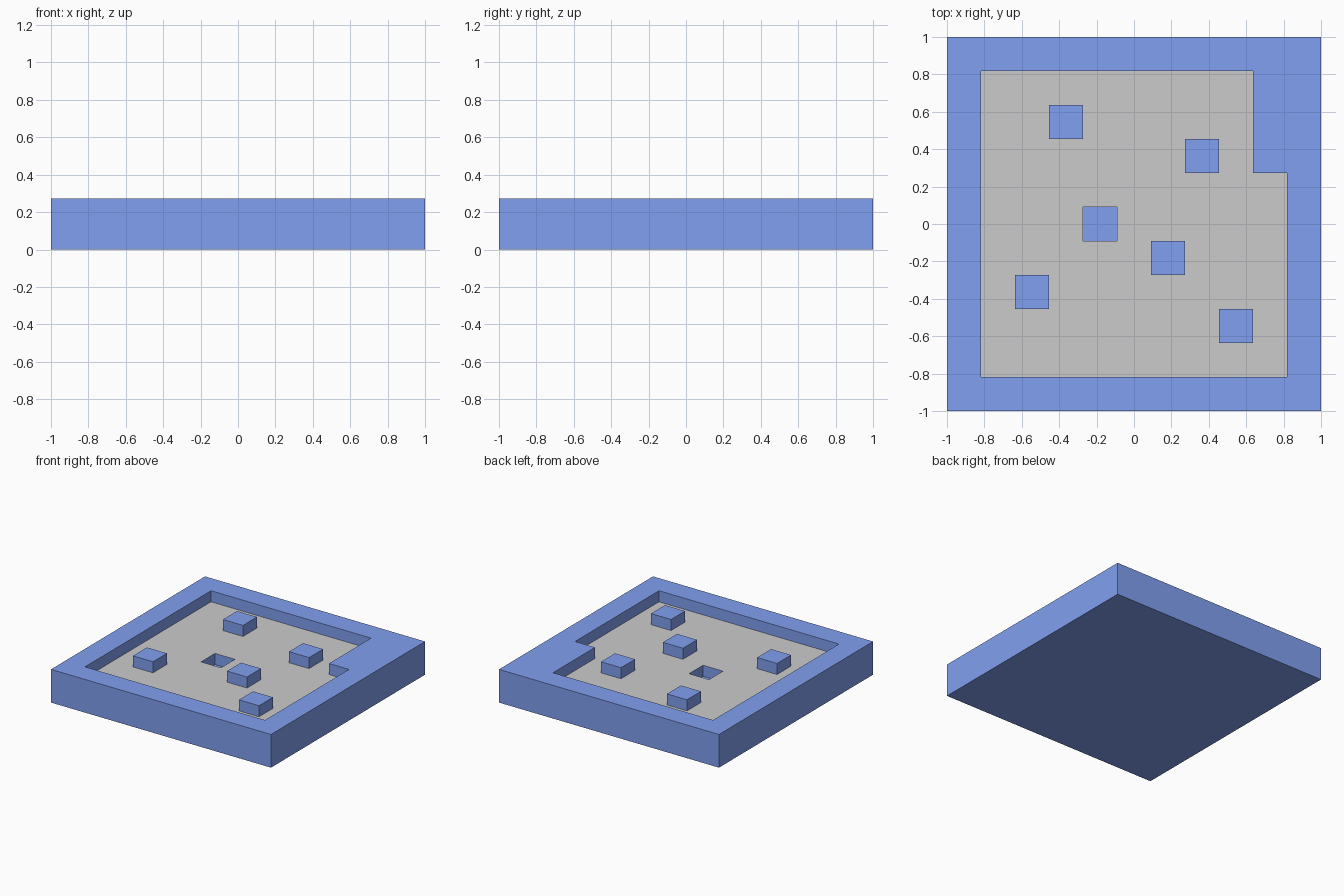
import bpy, bmesh

if "Cube" in bpy.data.objects:
    bpy.data.objects.remove(bpy.data.objects["Cube"])

C = 2 / 11            # one grid cell
FLOOR = C             # level of the grey floor
TOP = 1.5 * C         # level of rim and pillar tops

blue = bpy.data.materials.new("blue")
blue.diffuse_color = (0.22, 0.35, 0.87, 1)
blue.use_nodes = True
blue.node_tree.nodes["Principled BSDF"].inputs["Base Color"].default_value = blue.diffuse_color


def prism(name, outline, z0, z1):
    """Extrude a flat outline (in cells) from z0 to z1."""
    bm = bmesh.new()
    base = bm.faces.new([bm.verts.new((x * C, y * C, z0)) for x, y in outline])
    up = bmesh.ops.extrude_face_region(bm, geom=[base], use_keep_orig=True)
    for v in up["geom"]:
        if isinstance(v, bmesh.types.BMVert):
            v.co.z = z1
    bmesh.ops.recalc_face_normals(bm, faces=bm.faces)
    me = bpy.data.meshes.new(name)
    bm.to_mesh(me)
    bm.free()
    ob = bpy.data.objects.new(name, me)
    bpy.context.collection.objects.link(ob)
    return ob


def square(x, y, h=0.5):
    return [(x - h, y - h), (x + h, y - h), (x + h, y + h), (x - h, y + h)]


def keep_faces(me, test):
    bm = bmesh.new()
    bm.from_mesh(me)
    drop = [f for f in bm.faces if not test(f)]
    bmesh.ops.delete(bm, geom=drop, context="FACES")
    bm.to_mesh(me)
    bm.free()


def is_floor(f):
    return f.normal.z > 0.9 and abs(f.calc_center_median().z - FLOOR) < 1e-3


# Tray: solid block with a notched basin and a square pit cut into it
tray = prism("tray", square(0, 0, 5.5), 0, TOP)
basin = [(-4.5, -4.5), (4.5, -4.5), (4.5, 1.5), (3.5, 1.5), (3.5, 4.5), (-4.5, 4.5)]
cutters = [prism("basin_cutter", basin, FLOOR, TOP + C),
           prism("pit_cutter", square(-1, 0), FLOOR - C / 2, FLOOR + C / 4)]
for cutter in cutters:
    cutter.hide_render = True
    mod = tray.modifiers.new(cutter.name, "BOOLEAN")
    mod.operation = "DIFFERENCE"
    mod.solver = "EXACT"
    mod.object = cutter
deps = bpy.context.evaluated_depsgraph_get()
cut_mesh = bpy.data.meshes.new_from_object(tray.evaluated_get(deps))
tray.modifiers.clear()
tray.data = cut_mesh
for cutter in cutters:
    bpy.data.objects.remove(cutter)

# Floor: the grey bottom of the basin, split from the blue tray
floor = bpy.data.objects.new("floor", cut_mesh.copy())
bpy.context.collection.objects.link(floor)
keep_faces(floor.data, is_floor)
floor.data.materials.clear()
keep_faces(tray.data, lambda f: not is_floor(f))
tray.data.materials.clear()
tray.data.materials.append(blue)

# Pillars: one-cell blocks standing on the floor, level with the rim
for i, (x, y) in enumerate([(-2, 3), (2, 2), (1, -1), (-3, -2), (3, -3)], 1):
    pillar = prism(f"pillar_{i}", square(x, y), FLOOR, TOP)
    pillar.data.materials.append(blue)
